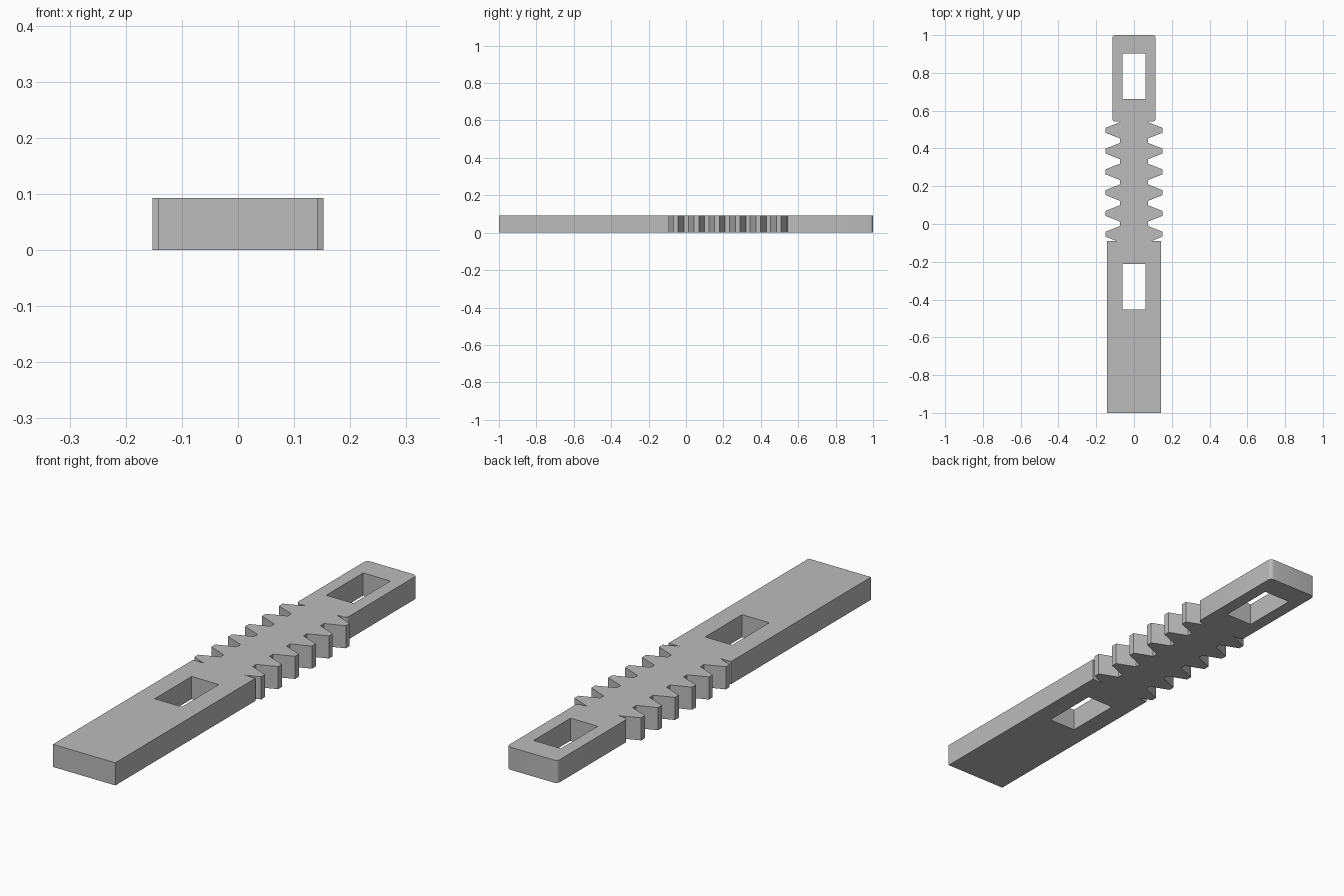
import bpy, bmesh, math
from mathutils import Vector

cube = bpy.data.objects.get("Cube")
if cube:
    bpy.data.objects.remove(cube)

HEIGHT = 0.093
ROOT, TIP = 0.074, 0.152          # half widths of the rack at valley and tip
PITCH, TEETH = 0.11, 6
FLANK, TIP_HALF = 0.031, 0.0125
FIRST = -0.054                    # centre of the first tooth
BODY, HEAD = 0.142, 0.115         # half widths of the two ends
BODY_END, HEAD_START = -0.09, 0.542


def arc(cx, cy, r, start, steps=5):
    """Quarter turn, counter-clockwise from the start angle in degrees."""
    angles = [math.radians(start + 90 * i / steps) for i in range(steps + 1)]
    return [(cx + r * math.cos(a), cy + r * math.sin(a)) for a in angles]


def rectangle(w, y0, y1):
    return [(-w, y0), (w, y0), (w, y1), (-w, y1)]


# Right half of the outline, front to back: body, teeth, rounded head
side = [(BODY, -1), (BODY, BODY_END)]
for i in range(TEETH):
    c = FIRST + i * PITCH
    if i == 0:
        # The first flank runs into the end of the body
        t = (c - TIP_HALF - BODY_END) / FLANK
        side.append((TIP - (TIP - ROOT) * t, BODY_END))
    else:
        side.append((ROOT, c - TIP_HALF - FLANK))
    side += [(TIP, c - TIP_HALF), (TIP, c + TIP_HALF),
             (ROOT, min(c + TIP_HALF + FLANK, HEAD_START - 0.001))]
R = 0.016
side.append((ROOT, HEAD_START))
side += arc(HEAD - R, HEAD_START + R, R, -90)
side += arc(HEAD - R, 1 - R, R, 0)
outline = side + [(-x, y) for x, y in reversed(side)]

# Flat plate with two slots, then extruded to thickness
bm = bmesh.new()
for loop in (outline, rectangle(0.062, -0.453, -0.213), rectangle(0.062, 0.662, 0.902)):
    verts = [bm.verts.new((x, y, 0)) for x, y in loop]
    for a, b in zip(verts, verts[1:] + verts[:1]):
        bm.edges.new((a, b))
bmesh.ops.triangle_fill(bm, edges=bm.edges[:], use_beauty=True, normal=Vector((0, 0, 1)))
result = bmesh.ops.extrude_face_region(bm, geom=bm.faces[:], use_keep_orig=True)
top = [v for v in result["geom"] if isinstance(v, bmesh.types.BMVert)]
bmesh.ops.translate(bm, verts=top, vec=(0, 0, HEIGHT))
bmesh.ops.recalc_face_normals(bm, faces=bm.faces[:])

mesh = bpy.data.meshes.new("toothed_bar")
bm.to_mesh(mesh)
bm.free()
bar = bpy.data.objects.new("toothed_bar", mesh)
bpy.context.collection.objects.link(bar)

# Plain grey
grey = bpy.data.materials.new("plain_grey")
grey.use_nodes = True
colour = (0.5, 0.5, 0.5, 1)
grey.diffuse_color = colour
grey.node_tree.nodes["Principled BSDF"].inputs["Base Color"].default_value = colour
mesh.materials.append(grey)

# Smooth only the rounded corners
bpy.ops.object.select_all(action="DESELECT")
bar.select_set(True)
bpy.context.view_layer.objects.active = bar
bpy.ops.object.shade_smooth_by_angle(angle=math.radians(25))
